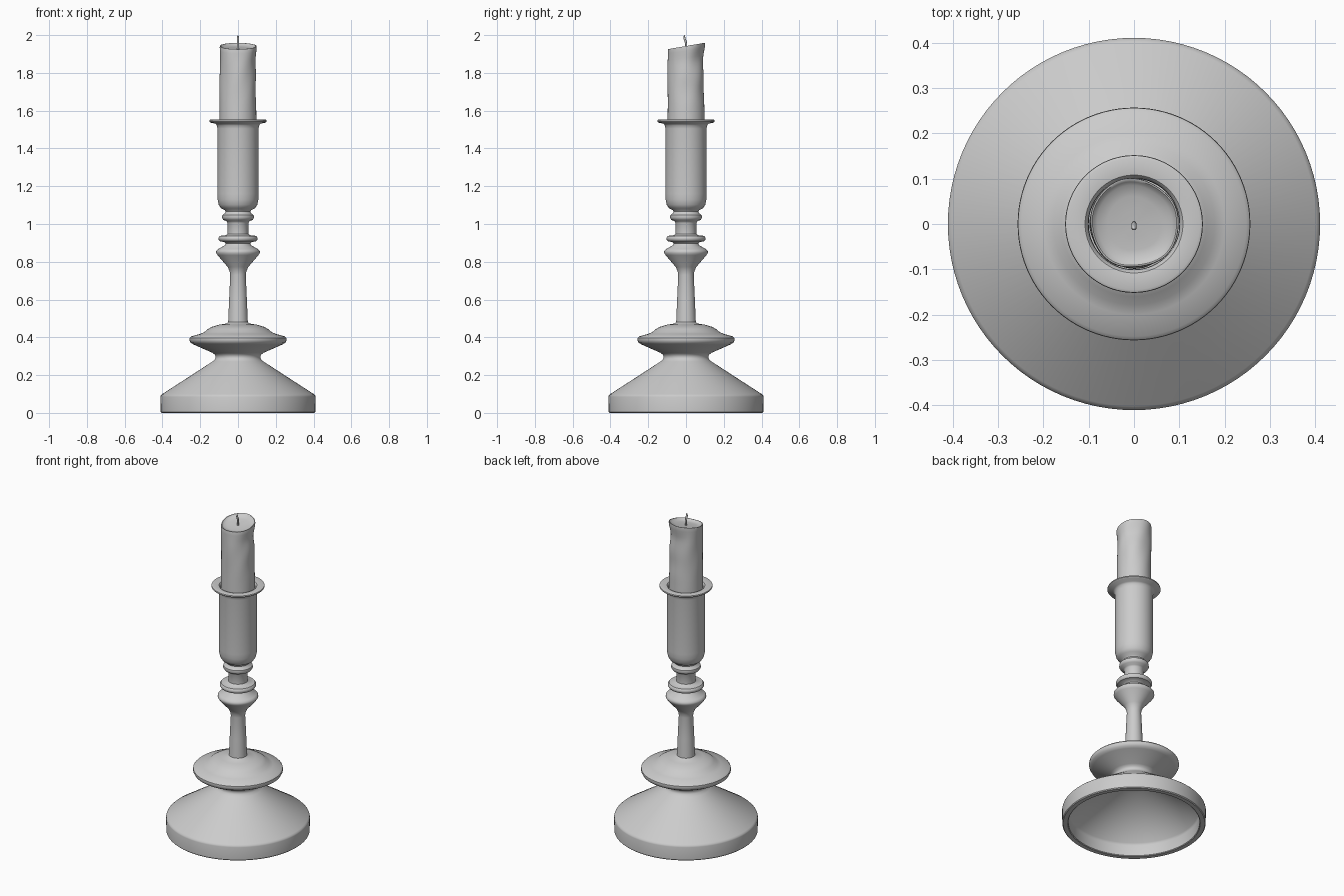
import bpy, bmesh
from math import sin, cos, pi, radians

if "Cube" in bpy.data.objects:
    bpy.data.objects.remove(bpy.data.objects["Cube"])


def skin(name, rings, close=False):
    """Bridge rings of points; a one-point ring makes a cap tip."""
    bm = bmesh.new()
    vs = [[bm.verts.new(p) for p in ring] for ring in rings]
    pairs = list(zip(vs, vs[1:])) + ([(vs[-1], vs[0])] if close else [])
    for a, b in pairs:
        n = max(len(a), len(b))
        for i in range(n):
            j = (i + 1) % n
            if len(a) == 1:
                bm.faces.new((a[0], b[j], b[i]))
            elif len(b) == 1:
                bm.faces.new((a[i], a[j], b[0]))
            else:
                bm.faces.new((a[i], a[j], b[j], b[i]))
    bmesh.ops.recalc_face_normals(bm, faces=bm.faces)
    me = bpy.data.meshes.new(name)
    bm.to_mesh(me)
    bm.free()
    ob = bpy.data.objects.new(name, me)
    bpy.context.collection.objects.link(ob)
    bpy.ops.object.select_all(action='DESELECT')
    ob.select_set(True)
    bpy.context.view_layer.objects.active = ob
    bpy.ops.object.shade_smooth_by_angle(angle=radians(40))
    return ob


def lathe(name, profile, n=96):
    rings = []
    for r, z in profile:
        k = n if r > 0 else 1
        rings.append([(r * cos(2 * pi * i / k), r * sin(2 * pi * i / k), z) for i in range(k)])
    return skin(name, rings)


# Candlestick: hollow foot, drip disc, stem, knops, socket with open cup
lathe("candlestick", [
    (0, .265), (.10, .26), (.37, .085), (.375, .07), (.375, .004), (.379, 0),
    (.405, 0), (.41, .005), (.411, .085), (.409, .092), (.402, .099),      # foot rim
    (.135, .272), (.122, .284), (.118, .295), (.122, .308), (.135, .318),  # cone, neck
    (.235, .362), (.25, .371), (.257, .385), (.256, .397), (.248, .405),   # disc
    (.20, .418), (.178, .428), (.16, .443), (.14, .455), (.10, .467), (.062, .473), (.052, .48),
    (.047, .60), (.041, .73), (.045, .752), (.055, .773), (.108, .835),    # stem
    (.116, .847), (.115, .858), (.106, .867), (.07, .887), (.065, .897),   # lower knop
    (.072, .904), (.096, .909), (.103, .918), (.103, .928), (.096, .937),  # ring
    (.062, .941), (.055, .948), (.055, 1.005), (.06, 1.014), (.078, 1.022),
    (.085, 1.034), (.083, 1.047), (.07, 1.057), (.066, 1.065), (.07, 1.073),
    (.09, 1.084), (.102, 1.102), (.108, 1.13), (.109, 1.16), (.109, 1.505),  # socket
    (.112, 1.522), (.12, 1.531), (.146, 1.537), (.152, 1.543), (.151, 1.55), (.145, 1.553),
    (.108, 1.548), (.101, 1.54), (.1, 1.5), (.1, 1.2), (0, 1.2),
])


# Candle: slightly wavy wax column with slanted, dished top
def wax_radius(a, z):
    t = max(0, min(1, (z - 1.56) / .3))
    side = max(0, cos(a - .8))
    r = .097 + t * (.0015 * sin(3 * a + 14 * z) + .0012 * sin(5 * a - 23 * z))
    r -= t * side * (.007 + .003 * sin(38 * z))
    flare = max(0, (z - 1.87) / .07)
    return r + flare * .006 * max(0, cos(a - 1.6)) + flare * .004 * max(0, cos(a))


def wax_ring(z, scale=1, dip=0, n=64):
    ring = []
    for i in range(n):
        a = 2 * pi * i / n
        r = wax_radius(a, z) * scale
        slant = max(0, (z - 1.75) / .19) * .017 * sin(a) * scale
        ring.append((r * cos(a), r * sin(a), z + slant - dip))
    return ring


rings = [[(0, 0, 1.21)], wax_ring(1.21)]
rings += [wax_ring(1.5 + .435 * k / 24) for k in range(25)]
rings += [wax_ring(1.942, s, d) for s, d in
          [(.985, 0), (.95, 0), (.91, .004), (.84, .01), (.6, .014), (.3, .015)]]
rings.append([(0, 0, 1.926)])
skin("candle", rings)

# Wick: thin bent strand
wick = [(0, 0, .0055, 1.915), (0, .001, .0055, 1.95), (0, -.002, .006, 1.967),
        (0, -.008, .006, 1.982), (0, -.009, .004, 1.995)]
rings = [[(x + r * cos(i * pi / 5), y + r * sin(i * pi / 5), z) for i in range(10)]
         for x, y, r, z in wick]
skin("wick", rings + [[(0, -.009, 2.0)]])
